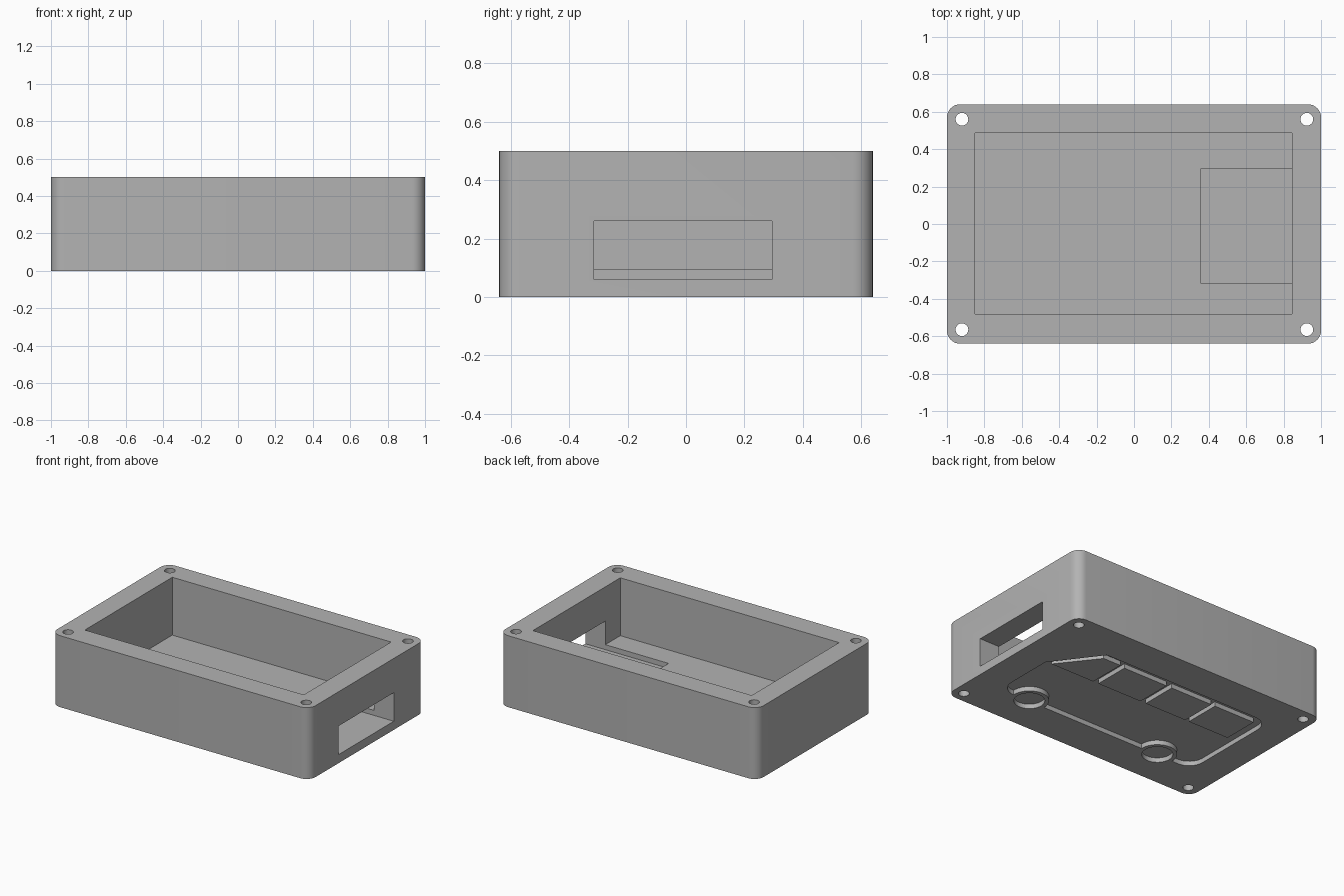
import bpy, bmesh, math

cube = bpy.data.objects.get("Cube")
if cube:
    bpy.data.objects.remove(cube)

grey = bpy.data.materials.new("plain grey")
grey.use_nodes = True
colour = (0.45, 0.45, 0.45, 1)
grey.diffuse_color = colour
grey.node_tree.nodes["Principled BSDF"].inputs["Base Color"].default_value = colour


def prism(name, outline, z0, z1, radius=0, rounded=None):
    """Extrude an outline from z0 to z1, rounding the chosen upright edges."""
    bm = bmesh.new()
    face = bm.faces.new([bm.verts.new((x, y, z0)) for x, y in outline])
    corners = list(face.verts)
    ext = bmesh.ops.extrude_face_region(bm, geom=[face])
    top = [v for v in ext["geom"] if isinstance(v, bmesh.types.BMVert)]
    bmesh.ops.translate(bm, verts=top, vec=(0, 0, z1 - z0))
    if radius:
        picked = [corners[i] for i in (rounded or range(len(corners)))]
        edges = [e for v in picked for e in v.link_edges
                 if abs(e.verts[0].co.z - e.verts[1].co.z) > 1e-4]
        bmesh.ops.bevel(bm, geom=edges, offset=radius, segments=8,
                        profile=0.5, affect="EDGES")
    bmesh.ops.recalc_face_normals(bm, faces=bm.faces)
    mesh = bpy.data.meshes.new(name)
    bm.to_mesh(mesh)
    bm.free()
    mesh.materials.append(grey)
    obj = bpy.data.objects.new(name, mesh)
    bpy.context.collection.objects.link(obj)
    return obj


def rect(x0, x1, y0, y1):
    return [(x0, y0), (x1, y0), (x1, y1), (x0, y1)]


def circle(x, y, r, n=40):
    turns = [2 * math.pi * i / n for i in range(n)]
    return [(x + r * math.cos(t), y + r * math.sin(t)) for t in turns]


def combine(target, tool, operation="DIFFERENCE"):
    """Apply a boolean and throw the tool away."""
    mod = target.modifiers.new("cut", "BOOLEAN")
    mod.operation, mod.solver, mod.object = operation, "EXACT", tool
    bpy.context.view_layer.objects.active = target
    bpy.ops.object.modifier_apply(modifier=mod.name)
    bpy.data.objects.remove(tool)


# Outer shell with rounded upright corners
case = prism("enclosure", rect(-1, 1, -0.64, 0.64), 0, 0.5, 0.07)

# Main cavity and the slot through the right-hand wall
combine(case, prism("cavity", rect(-0.85, 0.845, -0.48, 0.487), 0.095, 0.6))
combine(case, prism("slot", rect(0.355, 1.1, -0.315, 0.295), 0.06, 0.26))

# Screw holes through the corners
for x in (-0.92, 0.924):
    for y in (-0.565, 0.56):
        combine(case, prism("screw_hole", circle(x, y, 0.034), -0.1, 0.6))

# Engraved van on the underside: body recess, less windows and wheel arches
DEPTH = 0.032
van = prism("van_body", [(0.785, -0.375), (0.785, 0.068), (0.545, 0.385),
                         (-0.785, 0.385), (-0.785, -0.375)],
            -0.05, DEPTH, 0.11, (0, 3, 4))
windows = [[(0.742, 0.075), (0.534, 0.34), (0.398, 0.34), (0.398, 0.075)]]
windows += [rect(a, b, 0.075, 0.33)
            for a, b in ((0.01, 0.356), (-0.358, -0.033), (-0.706, -0.388))]
for outline in windows:
    combine(van, prism("window", outline, -0.1, 0.1))
for x in (0.55, -0.502):
    combine(van, prism("wheel_arch", circle(x, -0.37, 0.125), -0.1, 0.1))
combine(case, van)
for x in (0.55, -0.502):
    combine(case, prism("wheel", circle(x, -0.37, 0.098), -0.05, DEPTH))

# Smooth the rounded walls, keep the edges sharp
bpy.ops.object.select_all(action="DESELECT")
case.select_set(True)
bpy.context.view_layer.objects.active = case
bpy.ops.object.shade_smooth_by_angle(angle=math.radians(30))
